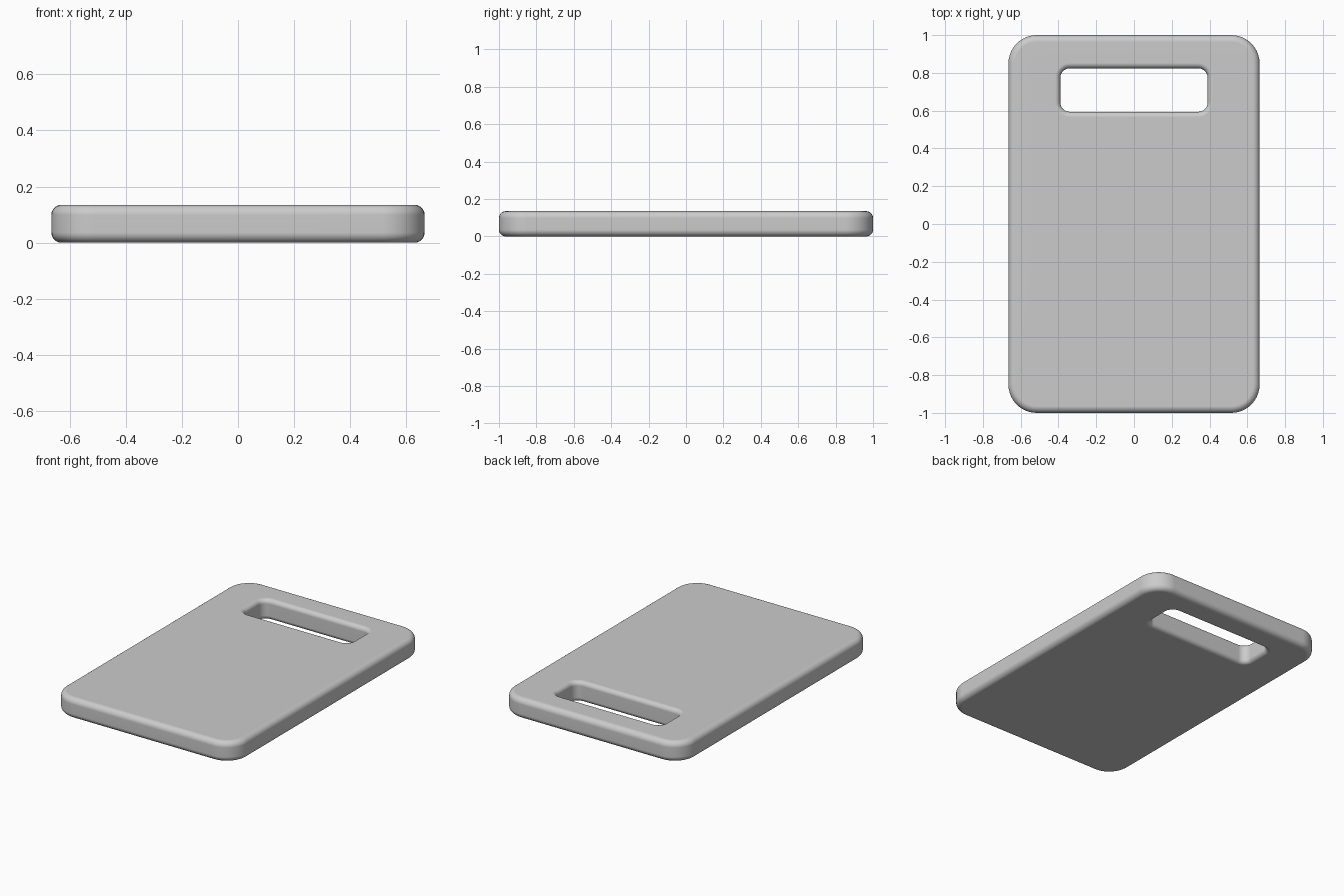
import bpy, bmesh, math

if "Cube" in bpy.data.objects:
    bpy.data.objects.remove(bpy.data.objects["Cube"])

THICK = 0.135
CORNER_STEPS = 10   # segments per plan-view corner
EDGE_STEPS = 6      # segments per rounded edge quarter


def rounded_rect(cx, cy, hx, hy, r, z):
    """Points of a rounded rectangle, counter-clockwise."""
    pts = []
    for k, (sx, sy) in enumerate([(1, 1), (-1, 1), (-1, -1), (1, -1)]):
        for i in range(CORNER_STEPS + 1):
            a = math.pi / 2 * (k + i / CORNER_STEPS)
            pts.append((cx + sx * (hx - r) + r * math.cos(a),
                        cy + sy * (hy - r) + r * math.sin(a), z))
    return pts


def edge_profile(r):
    """(setback, z) pairs running down a wall with rounded top and bottom edges."""
    upper = []
    for i in range(EDGE_STEPS + 1):
        a = math.pi / 2 * i / EDGE_STEPS
        upper.append((r * (1 - math.sin(a)), THICK - r * (1 - math.cos(a))))
    return upper + [(s, THICK - z) for s, z in reversed(upper)]


# Outer wall rings going down, then handle slot rings going back up
rings = [rounded_rect(0, 0, 0.665 - s, 1.0 - s, 0.15 - s, z)
         for s, z in edge_profile(0.036)]
rings += [rounded_rect(0, 0.709, 0.39 + s, 0.115 + s, 0.05 + s, z)
          for s, z in reversed(edge_profile(0.028))]

# Skin all rings into one closed board; the large quads become top and bottom
bm = bmesh.new()
loops = [[bm.verts.new(p) for p in ring] for ring in rings]
n = len(loops[0])
for j, a in enumerate(loops):
    b = loops[(j + 1) % len(loops)]
    for i in range(n):
        k = (i + 1) % n
        bm.faces.new((a[i], b[i], b[k], a[k]))
bmesh.ops.recalc_face_normals(bm, faces=bm.faces)

mesh = bpy.data.meshes.new("cutting_board")
bm.to_mesh(mesh)
bm.free()
board = bpy.data.objects.new("cutting_board", mesh)
bpy.context.collection.objects.link(board)
bpy.context.view_layer.objects.active = board
board.select_set(True)
bpy.ops.object.shade_smooth_by_angle(angle=math.radians(40))

# Keep the broad faces shading flat
weighted = board.modifiers.new("flat_faces", 'WEIGHTED_NORMAL')
weighted.keep_sharp = True
